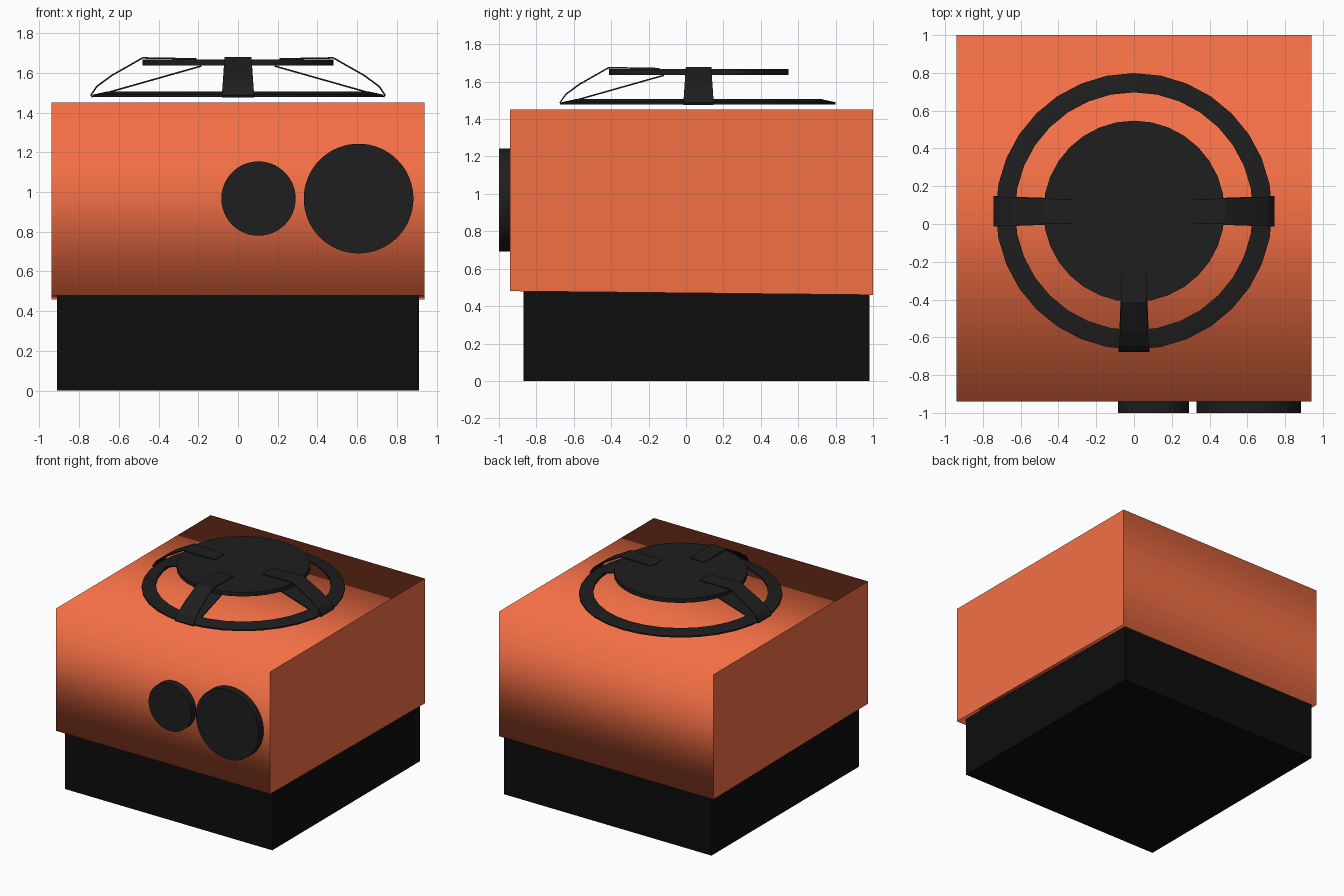
import bpy, bmesh, math
from mathutils import Matrix, Vector

if "Cube" in bpy.data.objects:
    bpy.data.objects.remove(bpy.data.objects["Cube"])


def material(name, r, g, b):
    m = bpy.data.materials.new(name)
    m.diffuse_color = (r, g, b, 1)
    m.use_nodes = True
    m.node_tree.nodes["Principled BSDF"].inputs["Base Color"].default_value = m.diffuse_color
    return m


ORANGE = material("orange_shell", 0.9, 0.16, 0.06)
DARK = material("dark_plastic", 0.013, 0.013, 0.013)
BLACK = material("black_base", 0.004, 0.004, 0.004)
CY = 0.067  # centre of the round top grille in y


def make(name, bm, mat):
    bmesh.ops.recalc_face_normals(bm, faces=bm.faces[:])
    me = bpy.data.meshes.new(name)
    bm.to_mesh(me)
    bm.free()
    ob = bpy.data.objects.new(name, me)
    bpy.context.collection.objects.link(ob)
    me.materials.append(mat)
    return ob


def extrude_x(name, profile, half, mat):
    """Extrude a closed (y, z) profile symmetrically along x."""
    bm = bmesh.new()
    face = bm.faces.new([bm.verts.new((-half, y, z)) for y, z in profile])
    out = bmesh.ops.extrude_face_region(bm, geom=[face], use_keep_orig=True)
    moved = [v for v in out["geom"] if isinstance(v, bmesh.types.BMVert)]
    bmesh.ops.translate(bm, verts=moved, vec=(2 * half, 0, 0))
    return make(name, bm, mat)


def smooth(ob, angle=35):
    bpy.ops.object.select_all(action='DESELECT')
    ob.select_set(True)
    bpy.context.view_layer.objects.active = ob
    bpy.ops.object.shade_smooth_by_angle(angle=math.radians(angle))


def disc(name, centre, radius, depth, axis, sides):
    bm = bmesh.new()
    bmesh.ops.create_cone(bm, cap_ends=True, segments=sides, radius1=radius,
                          radius2=radius, depth=depth)
    if axis == 'Y':
        bmesh.ops.rotate(bm, verts=bm.verts[:], matrix=Matrix.Rotation(math.pi / 2, 3, 'X'))
    bmesh.ops.translate(bm, verts=bm.verts[:], vec=centre)
    ob = make(name, bm, DARK)
    smooth(ob)
    return ob


# Base plinth and shell; the shell's wrap is softly shaded, its sides flat
extrude_x("base", [(-0.87, 0), (0.98, 0), (0.98, 0.47), (-0.87, 0.485)], 0.91, BLACK)
shell = extrude_x("body_shell", [(-0.94, 0.48), (1.0, 0.46), (1.0, 1.45), (-0.94, 1.45)],
                  0.94, ORANGE)
for p in shell.data.polygons:
    p.use_smooth = abs(p.normal.x) < 0.5

# Front dials
disc("small_dial", (0.103, -0.965, 0.967), 0.187, 0.07, 'Y', 64)
disc("large_dial", (0.607, -0.965, 0.967), 0.276, 0.07, 'Y', 64)

# Raised top plate
disc("top_plate", (0, CY, 1.652), 0.48, 0.032, 'Z', 32)

# Outer ring, sloping down to its rim
section = [(0.63, 1.488), (0.63, 1.507), (0.655, 1.507), (0.732, 1.49), (0.732, 1.478), (0.66, 1.48)]
bm = bmesh.new()
N = 32
loops = []
for i in range(N):
    a = math.tau * i / N
    loops.append([bm.verts.new((r * math.cos(a), CY + r * math.sin(a), z)) for r, z in section])
for i in range(N):
    a, b = loops[i], loops[(i + 1) % N]
    for j in range(len(section)):
        k = (j + 1) % len(section)
        bm.faces.new((a[j], a[k], b[k], b[j]))
smooth(make("outer_ring", bm, DARK), 25)

# Three folded strap spokes: over the plate, round the ring and back underneath
# Points are (radius, z, half width)
strap = [(0.21, 1.670, 0.062), (0.48, 1.675, 0.068), (0.635, 1.587, 0.074),
         (0.71, 1.532, 0.078), (0.74, 1.488, 0.081), (0.735, 1.480, 0.081),
         (0.70, 1.485, 0.080), (0.655, 1.501, 0.078), (0.185, 1.634, 0.061)]
for name, angle in (("right_spoke", 0), ("left_spoke", 180), ("front_spoke", -90)):
    bm = bmesh.new()
    rot = Matrix.Rotation(math.radians(angle), 3, 'Z')
    rows = [[bm.verts.new(rot @ Vector((r, s * w, z)) + Vector((0, CY, 0))) for s in (-1, 1)]
            for r, z, w in strap]
    for a, b in zip(rows, rows[1:]):
        bm.faces.new((a[0], a[1], b[1], b[0]))
    ob = make(name, bm, DARK)
    mod = ob.modifiers.new("thickness", 'SOLIDIFY')
    mod.thickness = 0.008
    mod.offset = 0
